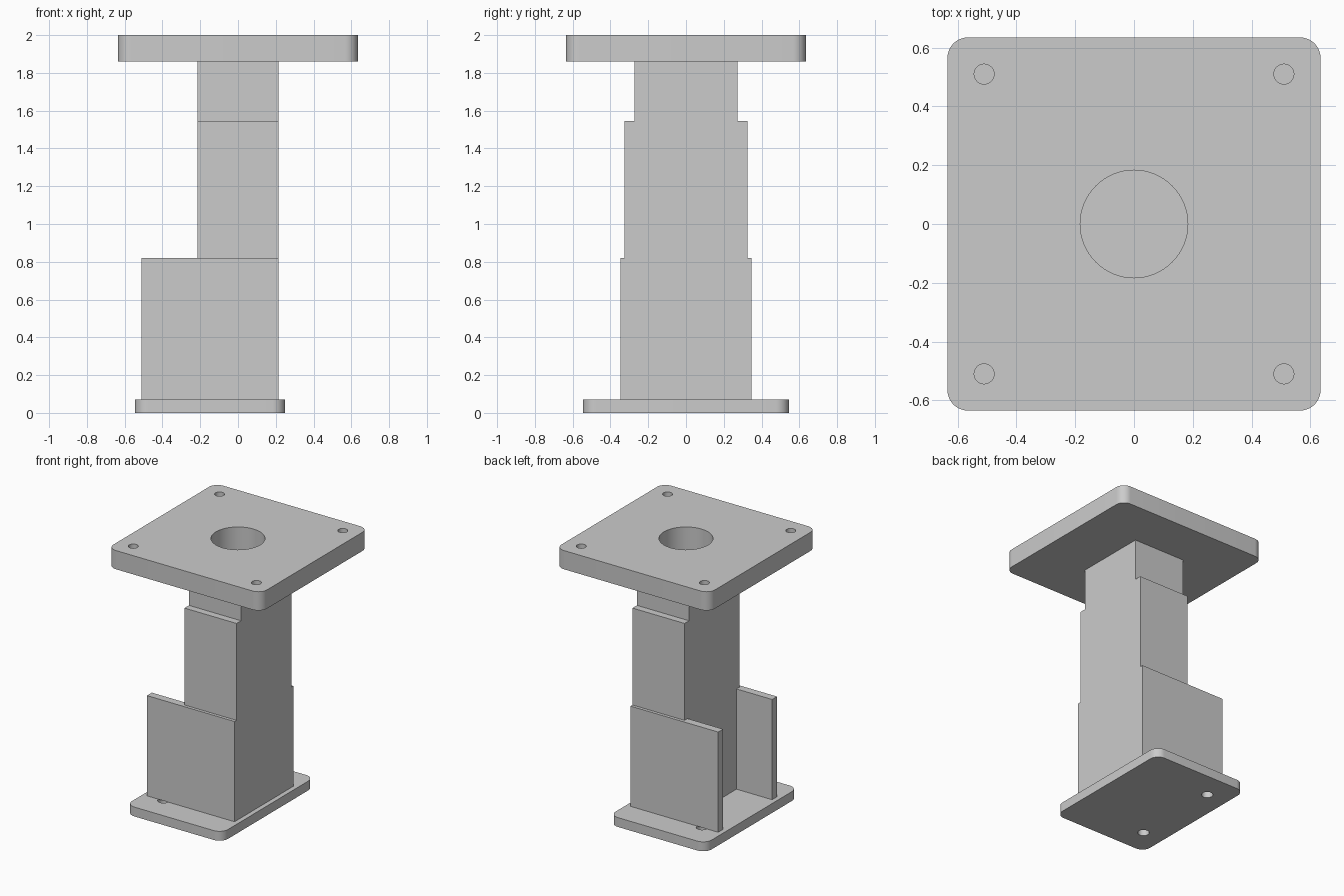
import bpy, bmesh, math
from mathutils import Vector

cube = bpy.data.objects.get("Cube")
if cube:
    bpy.data.objects.remove(cube, do_unlink=True)

grey = bpy.data.materials.new("plain grey")
grey.use_nodes = True
colour = (0.6, 0.6, 0.6, 1)
grey.diffuse_color = colour
grey.node_tree.nodes["Principled BSDF"].inputs["Base Color"].default_value = colour


def prism(name, outline, direction):
    """Extrude a closed outline of 3D points along a direction."""
    bm = bmesh.new()
    face = bm.faces.new([bm.verts.new(p) for p in outline])
    top = bmesh.ops.extrude_face_region(bm, geom=[face])["geom"]
    bmesh.ops.translate(bm, vec=Vector(direction),
                        verts=[g for g in top if isinstance(g, bmesh.types.BMVert)])
    bmesh.ops.recalc_face_normals(bm, faces=bm.faces)
    mesh = bpy.data.meshes.new(name)
    bm.to_mesh(mesh)
    bm.free()
    mesh.materials.append(grey)
    obj = bpy.data.objects.new(name, mesh)
    bpy.context.collection.objects.link(obj)
    return obj


def arc(cx, cy, z, r, start, sweep, n):
    angles = [math.radians(start + sweep * i / n) for i in range(n + 1)]
    return [(cx + r * math.cos(a), cy + r * math.sin(a), z) for a in angles]


def rounded_plate(name, x0, x1, half_y, z0, z1, r):
    corners = [(x1 - r, half_y - r), (x0 + r, half_y - r),
               (x0 + r, r - half_y), (x1 - r, r - half_y)]
    outline = []
    for i, (cx, cy) in enumerate(corners):
        outline += arc(cx, cy, z0, r, 90 * i, 90, 10)
    return prism(name, outline, (0, 0, z1 - z0))


def drill(obj, x, y, r, z0, z1, n=32):
    """Cut a round hole and remove the cutter."""
    cutter = prism("hole_cutter", arc(x, y, z0, r, 0, 360, n)[:-1], (0, 0, z1 - z0))
    cutter.hide_render = True
    mod = obj.modifiers.new("hole", "BOOLEAN")
    mod.operation = "DIFFERENCE"
    mod.solver = "EXACT"
    mod.object = cutter
    bpy.context.view_layer.objects.active = obj
    bpy.ops.object.modifier_apply(modifier=mod.name)
    bpy.data.objects.remove(cutter, do_unlink=True)


BASE, WALL, STEP, NECK, TOP = 0.07, 0.82, 1.545, 1.86, 2.0
SIDE = 0.215

# Top plate with four blind corner holes and a central bore
top_plate = rounded_plate("top_plate", -0.635, 0.635, 0.635, NECK, TOP, 0.07)
for sx in (-1, 1):
    for sy in (-1, 1):
        drill(top_plate, sx * 0.51, sy * 0.51, 0.034, 1.9, 2.1)
drill(top_plate, 0, 0, 0.183, 1.7, 2.1, 64)

# Column stepped on its front and back, bored under the top plate
half = [(0.29, BASE), (0.29, WALL), (0.325, WALL), (0.325, STEP), (0.272, STEP), (0.272, NECK)]
profile = half + [(-y, z) for y, z in reversed(half)]
column = prism("column", [(-SIDE, y, z) for y, z in profile], (2 * SIDE, 0, 0))
drill(column, 0, 0, 0.183, 1.5, 2.1, 64)

# Base plate with two screw holes beside the panels
base_plate = rounded_plate("base_plate", -0.545, 0.25, 0.545, 0, BASE, 0.07)
for sy in (-1, 1):
    drill(base_plate, -0.375, sy * 0.345, 0.04, -0.1, 0.2)

# Front and back panels reaching past the column on one side
for name, sy in (("front_panel", -1), ("back_panel", 1)):
    y0, y1 = sy * 0.29, sy * 0.348
    prism(name, [(-0.51, y0, BASE), (SIDE, y0, BASE), (SIDE, y1, BASE), (-0.51, y1, BASE)],
          (0, 0, WALL - BASE))

# Smooth the rounded corners and bores, keep the edges sharp
for obj in bpy.context.scene.objects:
    obj.select_set(obj.type == "MESH")
bpy.context.view_layer.objects.active = column
bpy.ops.object.shade_smooth_by_angle(angle=math.radians(30))
